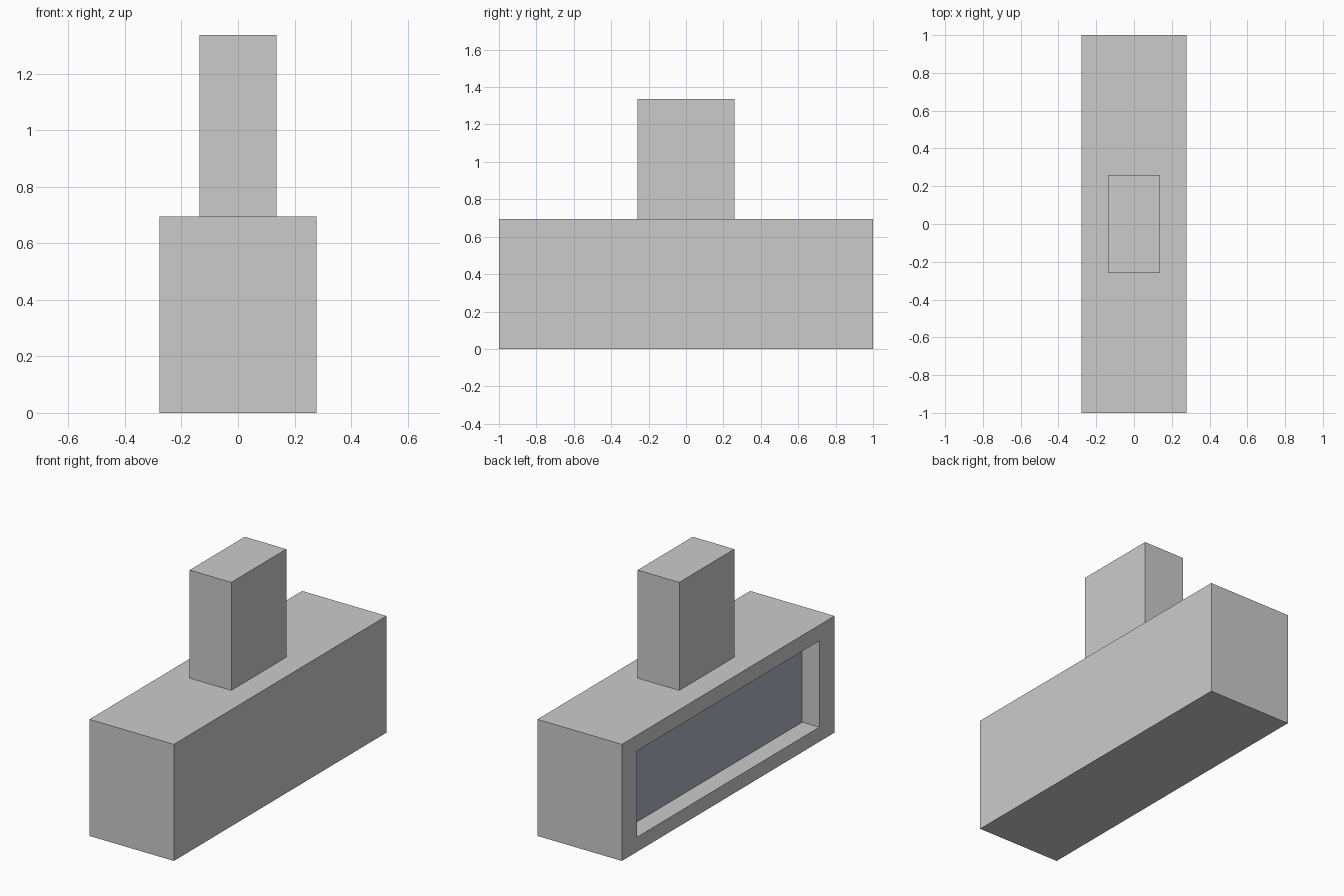
import bpy, bmesh
from mathutils import Vector

if "Cube" in bpy.data.objects:
    bpy.data.objects.remove(bpy.data.objects["Cube"])


def material(name, rgb):
    m = bpy.data.materials.new(name)
    m.diffuse_color = (*rgb, 1)
    m.use_nodes = True
    m.node_tree.nodes["Principled BSDF"].inputs["Base Color"].default_value = m.diffuse_color
    return m


GREY = material("light grey", (0.60, 0.60, 0.60))
BLUE = material("blue grey", (0.42, 0.44, 0.53))


def box(name, half_x, half_y, z0, z1, edit=None):
    """Box centred on x and y, with an optional bmesh edit."""
    bm = bmesh.new()
    bmesh.ops.create_cube(bm, size=1)
    for v in bm.verts:
        v.co = (v.co.x * 2 * half_x, v.co.y * 2 * half_y,
                z0 + (v.co.z + 0.5) * (z1 - z0))
    bm.normal_update()
    if edit:
        edit(bm)
    bmesh.ops.recalc_face_normals(bm, faces=bm.faces)
    mesh = bpy.data.meshes.new(name)
    bm.to_mesh(mesh)
    bm.free()
    mesh.materials.append(GREY)
    mesh.materials.append(BLUE)
    obj = bpy.data.objects.new(name, mesh)
    bpy.context.collection.objects.link(obj)
    return obj


# Recessed panel in the left side of the base
def recess(bm):
    face = min(bm.faces, key=lambda f: f.calc_center_median().x)
    bmesh.ops.inset_region(bm, faces=[face], thickness=0.09)
    for v in face.verts:
        v.co.y = 0.856 if v.co.y > 0 else -0.856
        v.co.z = 0.60 if v.co.z > 0.3 else 0.087
    panel = bmesh.ops.extrude_discrete_faces(bm, faces=[face])["faces"][0]
    bmesh.ops.translate(bm, verts=panel.verts, vec=Vector((0.112, 0, 0)))
    panel.material_index = 1


# The chimney sits on the base, so its underside is left open
def open_bottom(bm):
    low = min(bm.faces, key=lambda f: f.calc_center_median().z)
    bmesh.ops.delete(bm, geom=[low], context="FACES_ONLY")


box("base", 0.278, 1.0, 0.0, 0.694, recess)
box("chimney", 0.137, 0.259, 0.694, 1.337, open_bottom)
